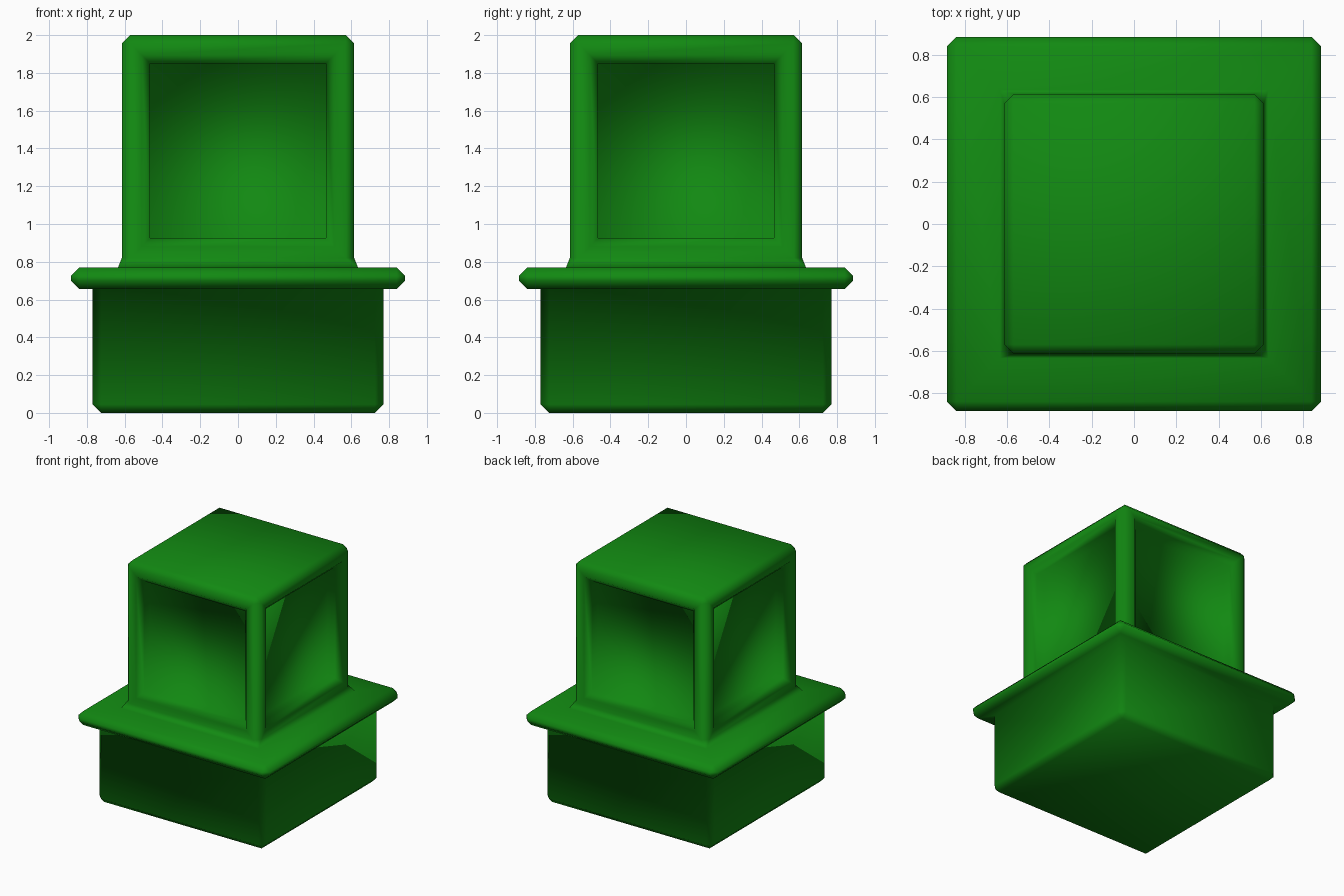
import bpy, bmesh

if "Cube" in bpy.data.objects:
    bpy.data.objects.remove(bpy.data.objects["Cube"])

BEVEL = 0.045
# Stacked square outlines from bottom to top: half width, height, corner chamfer
PROFILE = [
    (0.725, 0.0, 0), (0.77, 0.045, BEVEL), (0.77, 0.655, BEVEL),      # base block
    (0.84, 0.655, 0), (0.885, 0.70, BEVEL), (0.885, 0.725, BEVEL),    # flange
    (0.84, 0.77, 0), (0.635, 0.77, 0),                                # flared foot
    (0.615, 0.82, BEVEL), (0.615, 1.955, BEVEL), (0.57, 2.0, 0),      # upper block
]


def ring(bm, r, z, c):
    """Chamfered square outline as eight vertices."""
    a = r - c
    pts = [(a, -r), (r, -a), (r, a), (a, r), (-a, r), (-r, a), (-r, -a), (-a, -r)]
    return [bm.verts.new((x, y, z)) for x, y in pts]


bm = bmesh.new()
rings = [ring(bm, *p) for p in PROFILE]
panels = []
for k, (lo, hi) in enumerate(zip(rings, rings[1:])):
    for i in range(8):
        j = (i + 1) % 8
        f = bm.faces.new((lo[i], lo[j], hi[j], hi[i]))
        if k == 8 and i % 2 == 1:
            panels.append(f)
bm.faces.new(rings[0][::-1])
bm.faces.new(rings[-1])
bm.normal_update()

# Recessed panels: flat frame, chamfered lip, straight wall
for thickness, depth in ((0.06, 0), (BEVEL, -BEVEL), (0, -0.07)):
    bmesh.ops.inset_individual(bm, faces=panels, thickness=thickness,
                               depth=depth, use_even_offset=True)
    bm.normal_update()

# Collapse the unchamfered corners
bmesh.ops.remove_doubles(bm, verts=bm.verts[:], dist=0.0005)
bmesh.ops.recalc_face_normals(bm, faces=bm.faces[:])
for f in bm.faces:
    f.smooth = True

mesh = bpy.data.meshes.new("panelled_plug")
bm.to_mesh(mesh)
bm.free()
plug = bpy.data.objects.new("panelled_plug", mesh)
bpy.context.collection.objects.link(plug)

green = bpy.data.materials.new("green")
green.diffuse_color = (0.006, 0.25, 0.006, 1)
green.use_nodes = True
green.node_tree.nodes["Principled BSDF"].inputs["Base Color"].default_value = green.diffuse_color
mesh.materials.append(green)
